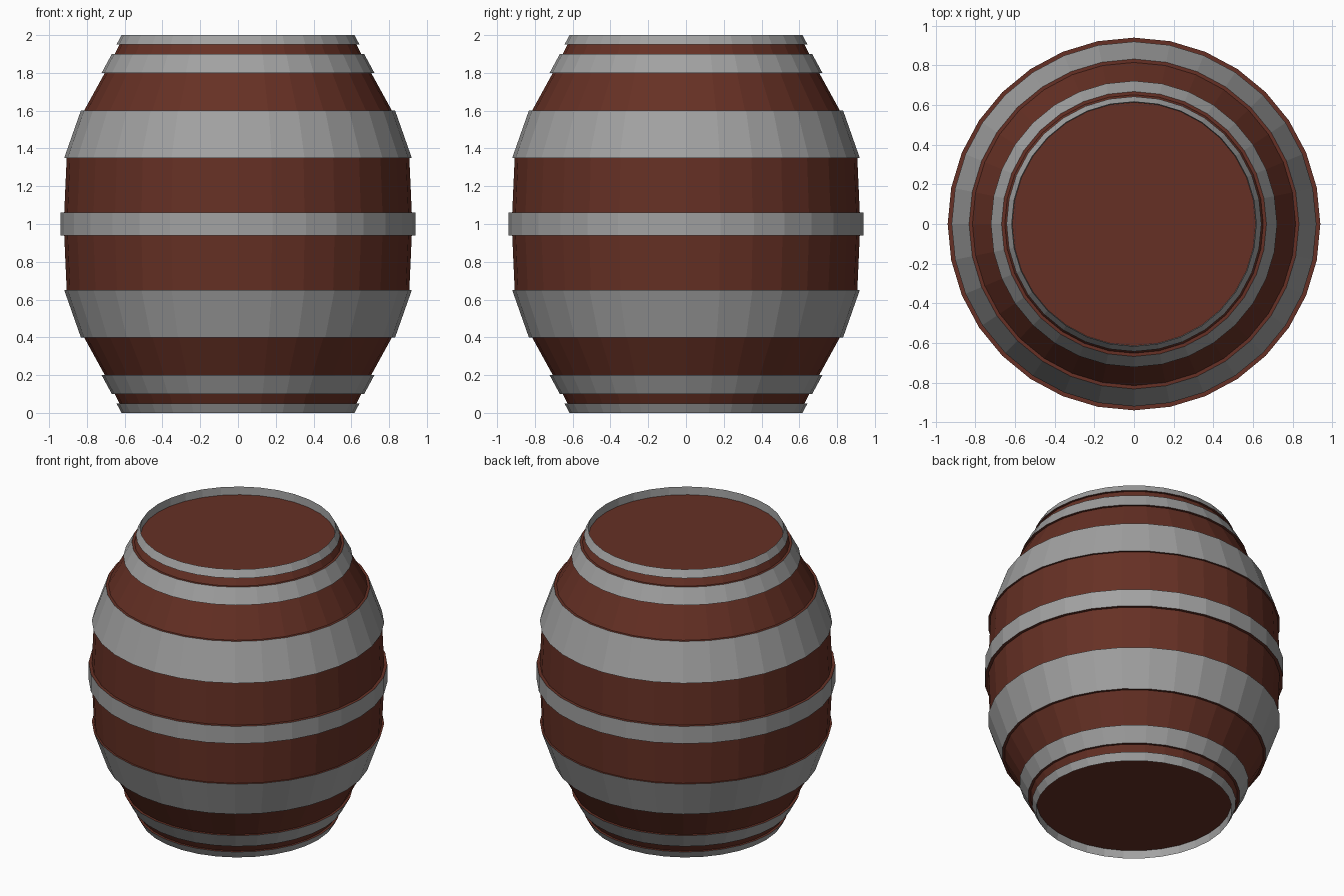
import bpy, bmesh, math

if "Cube" in bpy.data.objects:
    bpy.data.objects.remove(bpy.data.objects["Cube"])

SIDES = 32

def material(name, rgb):
    m = bpy.data.materials.new(name)
    m.diffuse_color = (*rgb, 1)
    m.use_nodes = True
    m.node_tree.nodes["Principled BSDF"].inputs["Base Color"].default_value = m.diffuse_color
    return m

wood = material("brown wood", (0.133, 0.03, 0.018))
metal = material("grey metal", (0.36, 0.36, 0.36))
WOOD, METAL = 0, 1

# Upper half profile, from the middle up: radius, height above middle,
# and the material of the strip leading to the next point
upper = [
    (0.94, 0.06, WOOD),    # lip of middle hoop
    (0.92, 0.06, WOOD),    # belly staves
    (0.907, 0.35, WOOD),   # lip of wide hoop
    (0.92, 0.35, METAL),   # wide hoop
    (0.832, 0.60, WOOD),
    (0.815, 0.60, WOOD),   # shoulder staves
    (0.705, 0.80, WOOD),
    (0.722, 0.80, METAL),  # narrow hoop
    (0.668, 0.90, WOOD),
    (0.652, 0.90, WOOD),   # end staves
    (0.627, 0.95, WOOD),
    (0.643, 0.95, METAL),  # rim hoop
    (0.617, 1.00, METAL),  # inside of rim
    (0.614, 0.945, WOOD),  # sunken lid
]

# Mirror the half profile to get the whole barrel
points = [(r, 1 - h) for r, h, _ in reversed(upper)] + [(r, 1 + h) for r, h, _ in upper]
strips = [m for _, _, m in reversed(upper[:-1])] + [METAL] + [m for _, _, m in upper[:-1]]

bm = bmesh.new()
rings = []
for r, z in points:
    rings.append([bm.verts.new((r * math.cos(2 * math.pi * i / SIDES),
                                r * math.sin(2 * math.pi * i / SIDES), z))
                  for i in range(SIDES)])

# Staves and hoops
for a, b, mat in zip(rings, rings[1:], strips):
    for i in range(SIDES):
        j = (i + 1) % SIDES
        bm.faces.new((a[i], a[j], b[j], b[i])).material_index = mat

# Lids at both ends
bm.faces.new(rings[-1]).material_index = WOOD
bm.faces.new(rings[0][::-1]).material_index = WOOD

mesh = bpy.data.meshes.new("barrel")
bm.to_mesh(mesh)
bm.free()
mesh.materials.append(wood)
mesh.materials.append(metal)
barrel = bpy.data.objects.new("barrel", mesh)
bpy.context.collection.objects.link(barrel)
